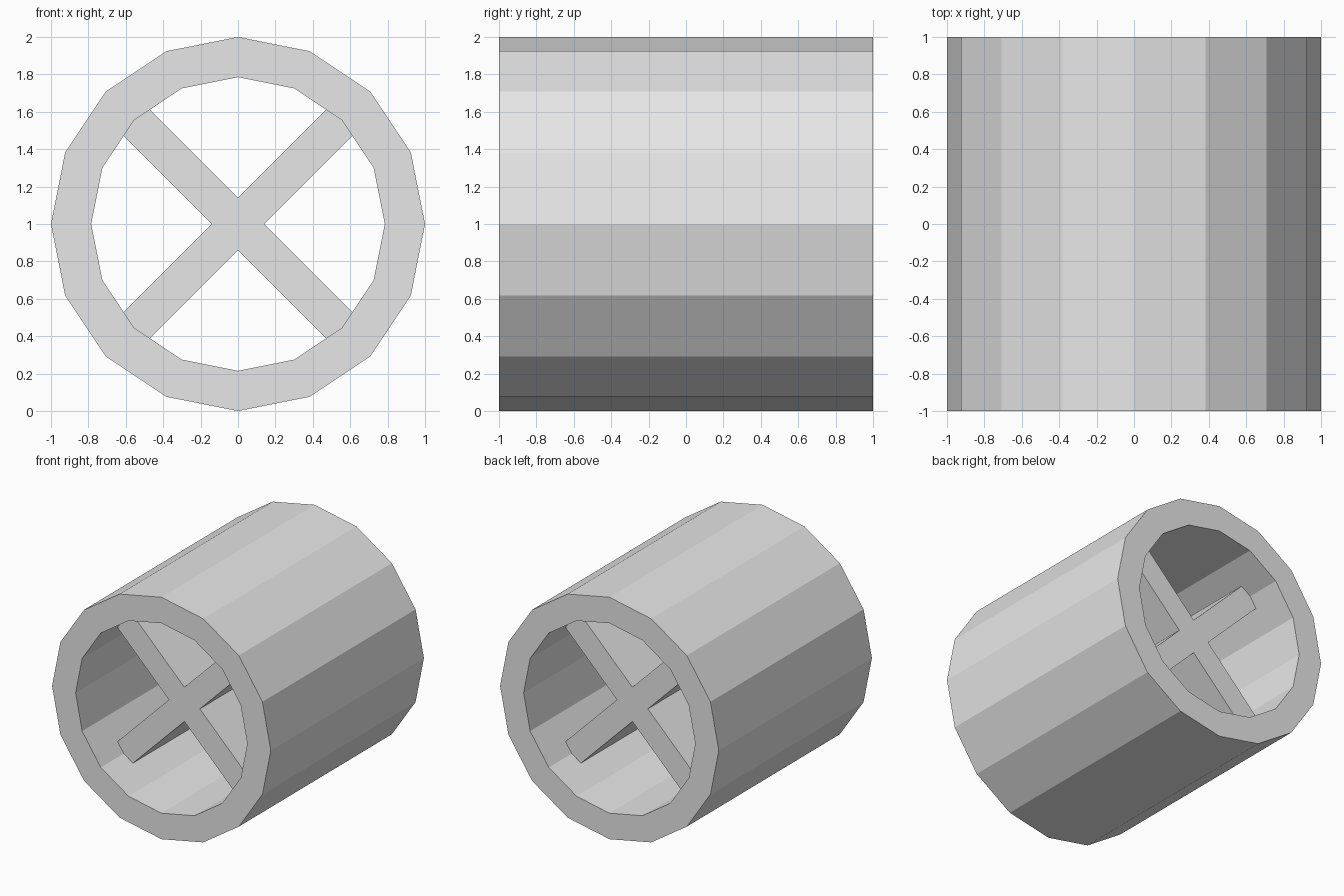
import bpy, bmesh
from math import sin, cos, pi
from mathutils import Matrix, Vector

cube = bpy.data.objects.get("Cube")
if cube:
    bpy.data.objects.remove(cube, do_unlink=True)

SIDES = 16
OUTER, INNER = 1.0, 0.785
HALF_LENGTH = 1.0
BRACE_DEPTH = 0.7      # half depth of the inner cross
BRACE_HALF = 0.1       # half thickness of each arm
BRACE_REACH = 0.8      # arm tips sit inside the tube wall

# Single plain grey
grey = bpy.data.materials.new("light grey")
grey.use_nodes = True
colour = (0.8, 0.8, 0.8, 1)
grey.diffuse_color = colour
grey.node_tree.nodes["Principled BSDF"].inputs["Base Color"].default_value = colour


def finish(bm, name):
    bmesh.ops.recalc_face_normals(bm, faces=bm.faces)
    mesh = bpy.data.meshes.new(name)
    bm.to_mesh(mesh)
    bm.free()
    mesh.materials.append(grey)
    obj = bpy.data.objects.new(name, mesh)
    bpy.context.collection.objects.link(obj)
    obj.location.z = OUTER
    return obj


# Tube: a rectangular wall section swept around the y axis
bm = bmesh.new()
section = [(OUTER, -HALF_LENGTH), (OUTER, HALF_LENGTH),
           (INNER, HALF_LENGTH), (INNER, -HALF_LENGTH)]
rings = []
for i in range(SIDES):
    a = 2 * pi * i / SIDES
    rings.append([bm.verts.new((r * cos(a), y, r * sin(a))) for r, y in section])
for i, ring in enumerate(rings):
    following = rings[(i + 1) % SIDES]
    for j in range(4):
        k = (j + 1) % 4
        bm.faces.new((ring[j], ring[k], following[k], following[j]))
finish(bm, "tube_wall")

# Cross brace: a plus outline turned to the diagonals and extruded along the tube
bm = bmesh.new()
arm = [(BRACE_HALF, -BRACE_HALF), (BRACE_REACH, -BRACE_HALF), (BRACE_REACH, BRACE_HALF)]
outline = []
for quarter in range(4):
    turn = Matrix.Rotation(pi / 4 + quarter * pi / 2, 3, "Y")
    outline += [bm.verts.new(turn @ Vector((x, -BRACE_DEPTH, -z))) for x, z in arm]
front = bm.faces.new(outline)
extruded = bmesh.ops.extrude_face_region(bm, geom=[front], use_keep_orig=True)
back_verts = [g for g in extruded["geom"] if isinstance(g, bmesh.types.BMVert)]
bmesh.ops.translate(bm, verts=back_verts, vec=(0, 2 * BRACE_DEPTH, 0))
finish(bm, "cross_brace")
